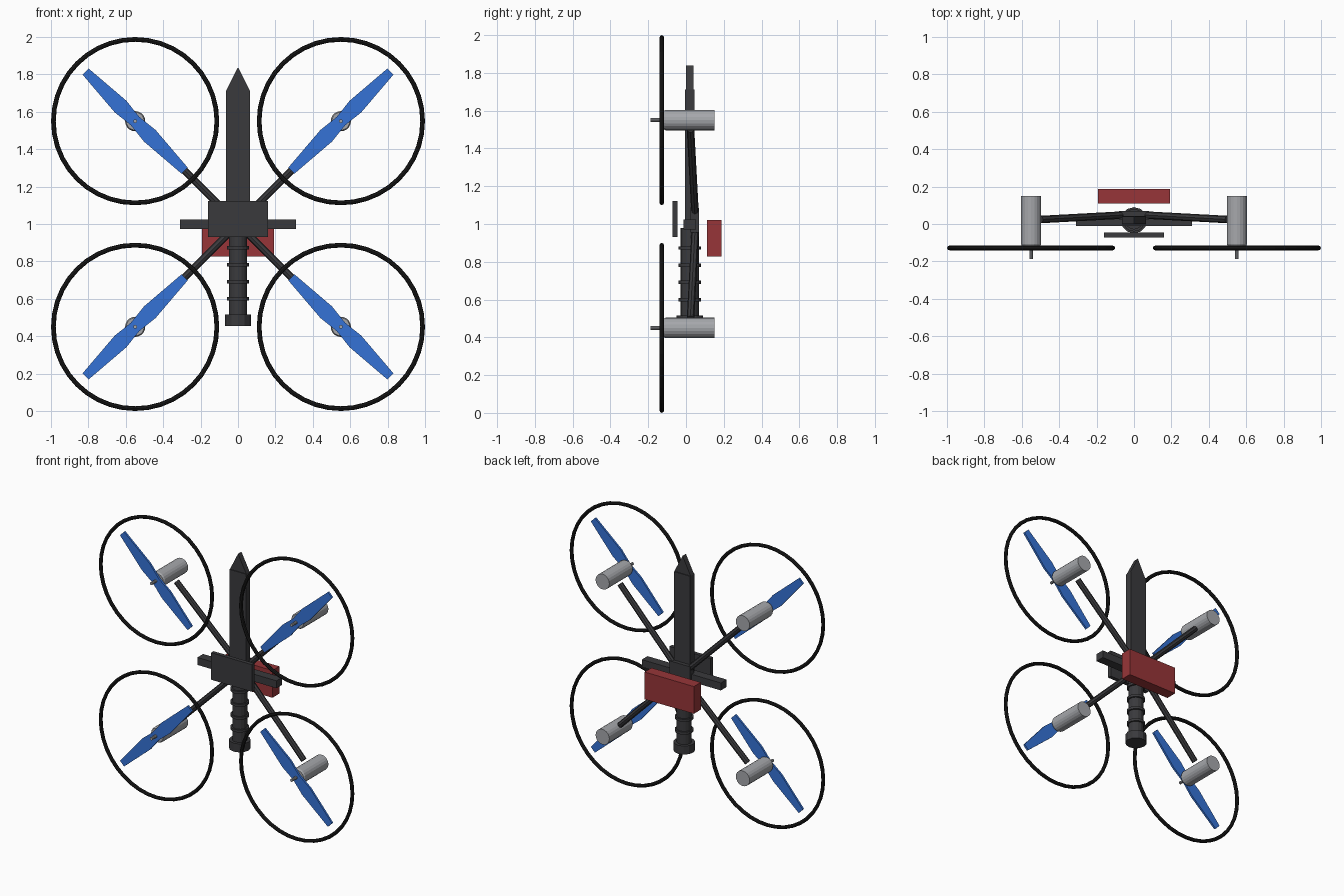
import bpy, bmesh, math
from mathutils import Vector

if "Cube" in bpy.data.objects:
    bpy.data.objects.remove(bpy.data.objects["Cube"])


def material(name, rgb):
    m = bpy.data.materials.new(name)
    m.diffuse_color = (*rgb, 1)
    m.use_nodes = True
    m.node_tree.nodes["Principled BSDF"].inputs["Base Color"].default_value = m.diffuse_color
    return m


DARK = material("dark_grey", (0.042, 0.042, 0.046))
BLACK = material("black", (0.01, 0.01, 0.01))
METAL = material("metal", (0.38, 0.39, 0.41))
BLUE = material("blue", (0.036, 0.17, 0.67))
RED = material("red", (0.31, 0.036, 0.04))


def box(name, lo, hi, mat):
    lo, hi = Vector(lo), Vector(hi)
    bpy.ops.mesh.primitive_cube_add(size=1, location=(lo + hi) / 2)
    o = bpy.context.object
    o.name, o.scale = name, hi - lo
    o.data.materials.append(mat)
    return o


def rod(name, a, b, r, sides, mat, r2=None):
    a, b = Vector(a), Vector(b)
    bpy.ops.mesh.primitive_cone_add(vertices=sides, radius1=r, radius2=r if r2 is None else r2,
                                    depth=(b - a).length, location=(a + b) / 2)
    o = bpy.context.object
    o.name = name
    o.rotation_euler = (b - a).to_track_quat('Z', 'Y').to_euler()
    o.data.materials.append(mat)
    return o


def plate(name, outline, y, thick, mat):
    """Extrude an x-z outline symmetrically about y."""
    bm = bmesh.new()
    f = bm.faces.new([bm.verts.new((x, y - thick / 2, z)) for x, z in outline])
    g = bmesh.ops.extrude_face_region(bm, geom=[f])
    bmesh.ops.translate(bm, vec=(0, thick, 0),
                        verts=[v for v in g["geom"] if isinstance(v, bmesh.types.BMVert)])
    bmesh.ops.recalc_face_normals(bm, faces=bm.faces)
    me = bpy.data.meshes.new(name)
    bm.to_mesh(me)
    bm.free()
    o = bpy.data.objects.new(name, me)
    bpy.context.collection.objects.link(o)
    me.materials.append(mat)
    return o


CY = 0.02      # depth of the sword axis
RING_Y = -0.128

# Sword blade and pointed tip
box("sword_blade", (-0.064, CY - 0.024, 1.02), (0.064, CY + 0.024, 1.712), DARK)
plate("sword_tip", [(-0.064, 1.712), (0.064, 1.712), (0, 1.838)], CY, 0.038, DARK)

# Guard, grip, grip bands and pommel
box("sword_guard", (-0.31, CY - 0.032, 0.972), (0.31, CY + 0.032, 1.025), DARK)
rod("sword_grip", (0, CY, 0.5), (0, CY, 0.98), 0.049, 16, DARK)
for i in range(4):
    z = 0.6 + i * 0.091
    rod("grip_band", (0, CY, z - 0.009), (0, CY, z + 0.009), 0.06, 16, DARK)
rod("pommel", (0, CY, 0.455), (0, CY, 0.515), 0.07, 12, DARK)

# Front control plate, arm hub and rear battery
box("front_plate", (-0.16, -0.072, 0.93), (0.16, -0.045, 1.122), DARK)
box("arm_hub", (-0.08, 0.025, 0.955), (0.08, 0.07, 1.085), DARK)
box("battery", (-0.193, 0.11, 0.827), (0.193, 0.1875, 1.02), RED)

# Half outline of a propeller blade: (radius, half width)
PROFILE = [(0.0, 0.032), (0.04, 0.036), (0.11, 0.044), (0.375, 0.023)]

for sx in (-1, 1):
    for sz in (-1, 1):
        cx, cz = sx * 0.55, 1 + sz * 0.55

        # Arm
        rod("arm", (sx * 0.02, 0.05, 1 + sz * 0.02), (sx * 0.5, 0.024, 1 + sz * 0.5), 0.02, 8, DARK)

        # Motor with chamfered front and shaft
        rod("motor", (cx, 0.15, cz), (cx, -0.108, cz), 0.054, 20, METAL)
        rod("motor_cap", (cx, -0.108, cz), (cx, -0.12, cz), 0.054, 20, METAL, 0.048)
        rod("motor_shaft", (cx, -0.11, cz), (cx, -0.1875, cz), 0.01, 10, METAL)

        # Two-bladed propeller along the arm direction
        upper = [(-r, w) for r, w in reversed(PROFILE[1:])] + PROFILE
        pts = upper + [(-u, -w) for u, w in upper]
        k = math.sqrt(0.5)
        pts = [(cx + k * (u * sx - w * sz), cz + k * (u * sz + w * sx)) for u, w in pts]
        plate("propeller", pts, RING_Y, 0.014, BLUE)

        # Guard ring
        bpy.ops.mesh.primitive_torus_add(major_radius=0.437, minor_radius=0.0125, major_segments=40,
                                         minor_segments=8, location=(cx, RING_Y, cz),
                                         rotation=(math.pi / 2, 0, 0))
        ring = bpy.context.object
        ring.name = "propeller_ring"
        ring.data.materials.append(BLACK)
